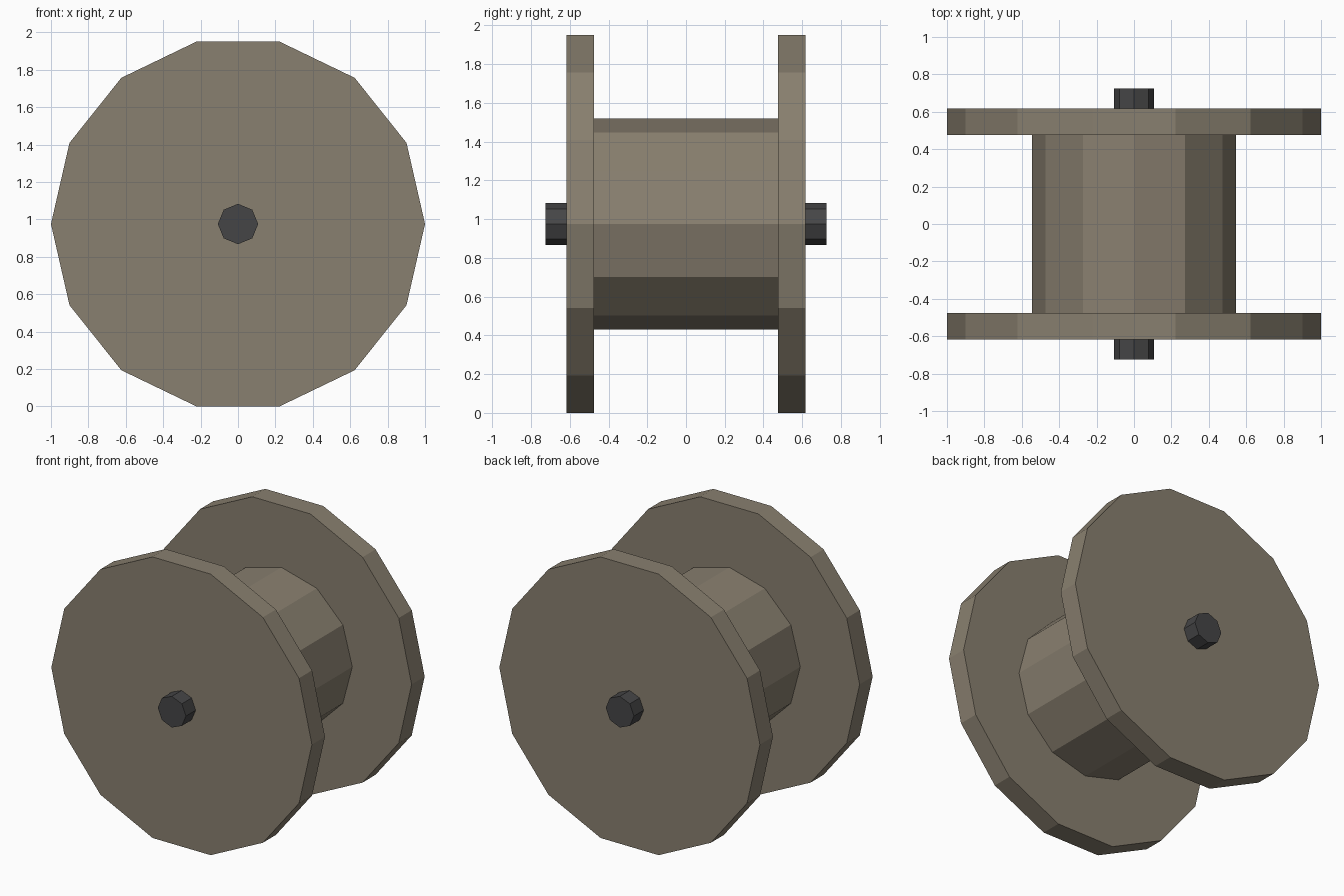
import bpy, math

if "Cube" in bpy.data.objects:
    bpy.data.objects.remove(bpy.data.objects["Cube"])

CENTRE_Z = math.sin(math.radians(540 / 7))  # lowest flange edge rests on z = 0


def material(name, rgb):
    m = bpy.data.materials.new(name)
    m.diffuse_color = (*rgb, 1)
    m.use_nodes = True
    m.node_tree.nodes["Principled BSDF"].inputs["Base Color"].default_value = m.diffuse_color
    return m


wood = material("weathered_wood", (0.25, 0.215, 0.16))
iron = material("dark_iron", (0.06, 0.06, 0.062))


def disc(name, radius, sides, y0, y1, mat):
    """Flat-faced prism along y with one corner pointing to +x."""
    ring = [(radius * math.cos(2 * math.pi * i / sides),
             CENTRE_Z + radius * math.sin(2 * math.pi * i / sides)) for i in range(sides)]
    verts = [(x, y0, z) for x, z in ring] + [(x, y1, z) for x, z in ring]
    faces = [tuple(range(sides)), tuple(range(2 * sides - 1, sides - 1, -1))]
    for i in range(sides):
        j = (i + 1) % sides
        faces.append((i, i + sides, j + sides, j))
    mesh = bpy.data.meshes.new(name)
    mesh.from_pydata(verts, [], faces)
    mesh.materials.append(mat)
    obj = bpy.data.objects.new(name, mesh)
    bpy.context.collection.objects.link(obj)
    return obj


# central winding drum
disc("drum", 0.545, 12, -0.475, 0.475, wood)

# end flanges and axle stubs
for label, s in (("front", -1), ("back", 1)):
    a, b = sorted((s * 0.475, s * 0.618))
    disc(label + "_flange", 1.0, 14, a, b, wood)
    a, b = sorted((s * 0.6, s * 0.725))
    disc(label + "_axle_stub", 0.108, 8, a, b, iron)
